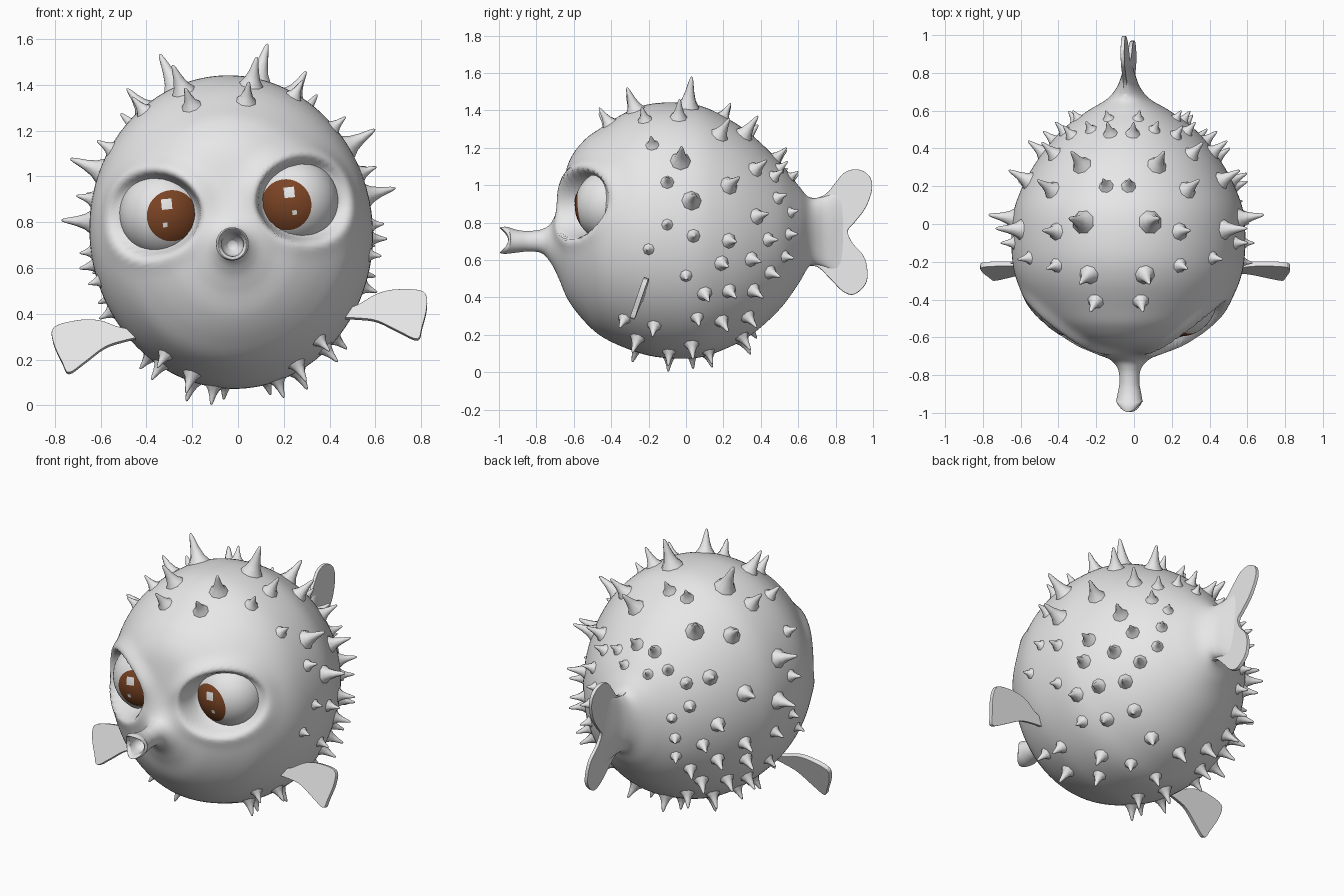
import bpy, bmesh, math
from mathutils import Vector, Matrix
from mathutils.bvhtree import BVHTree

if "Cube" in bpy.data.objects:
    bpy.data.objects.remove(bpy.data.objects["Cube"])

# Parts are built around the body centre, then all share one slight roll
POSE = Matrix.Translation((-0.03, 0, 0.76)) @ Matrix.Rotation(math.radians(-5.5), 4, 'Y')


def material(name, rgb):
    m = bpy.data.materials.new(name)
    m.use_nodes = True
    m.diffuse_color = (*rgb, 1)
    bsdf = m.node_tree.nodes["Principled BSDF"]
    bsdf.inputs["Base Color"].default_value = (*rgb, 1)
    bsdf.inputs["Roughness"].default_value = 0.6
    return m


skin = material("pale_grey_skin", (0.8, 0.8, 0.8))
white = material("eye_white", (0.82, 0.82, 0.82))
brown = material("iris_brown", (0.2, 0.058, 0.018))


def finish(bm, name, mats, smooth=True, mirror=False):
    mesh = bpy.data.meshes.new(name)
    for f in bm.faces:
        f.smooth = smooth
    bm.to_mesh(mesh)
    obj = bpy.data.objects.new(name, mesh)
    bpy.context.collection.objects.link(obj)
    for m in mats:
        mesh.materials.append(m)
    obj.matrix_world = POSE
    if mirror:
        obj.modifiers.new("mirror", 'MIRROR').use_mirror_merge = False
    return obj


def spline(points, steps, closed=False):
    """Catmull-Rom curve through points of any dimension."""
    n, out = len(points), []
    for i in range(n if closed else n - 1):
        pick = [(i + k) % n if closed else min(max(i + k, 0), n - 1) for k in (-1, 0, 1, 2)]
        a, b, c, d = (points[k] for k in pick)
        for s in range(steps):
            t = s / steps
            out.append([q + 0.5 * t * (r - p + t * (2*p - 5*q + 4*r - s2 + t * (3*(q - r) + s2 - p)))
                        for p, q, r, s2 in zip(a, b, c, d)])
    return out if closed else out + [list(points[-1])]


def ramp(x, lo, hi):
    t = min(max((x - lo) / (hi - lo), 0), 1)
    return t * t * (3 - 2 * t)


def loft(bm, loops):
    n = len(loops[0])
    for a, b in zip(loops, loops[1:]):
        for i in range(n):
            bm.faces.new((a[i], a[(i + 1) % n], b[(i + 1) % n], b[i]))
    bm.faces.new(loops[0][::-1])
    bm.faces.new(loops[-1])
    bmesh.ops.recalc_face_normals(bm, faces=bm.faces)


# Body with snout and tail stalk: y, centre height, half width, half height
RINGS = [(-.86, .70, .02, .02), (-.9, .70, .045, .045), (-.97, .705, .05, .055),
         (-.995, .705, .062, .068), (-.96, .705, .072, .072), (-.9, .70, .063, .06),
         (-.84, .70, .053, .055), (-.77, .70, .06, .065), (-.72, .69, .1, .11),
         (-.68, .70, .175, .2), (-.63, .75, .3, .365), (-.55, .757, .42, .478),
         (-.45, .75, .515, .56), (-.3, .76, .59, .64), (-.15, .76, .617, .68),
         (.05, .753, .61, .678), (.2, .745, .56, .625), (.35, .735, .475, .535),
         (.5, .73, .35, .395), (.6, .735, .215, .265), (.66, .75, .115, .185),
         (.72, .752, .062, .185), (.79, .75, .03, .21), (.85, .75, .006, .22)]
SEGS = 128
EYE, EYE_R = Vector((.285, -.4, .105)), .195
tilt = math.radians(17)
AXIS = Vector((math.sin(tilt), -math.cos(tilt), 0))
SIDE = Vector((math.cos(tilt), math.sin(tilt), 0))


def socket(p):
    """Sink the skin behind the eyeball and raise a soft lid and brow."""
    sign = -1 if p.x < 0 else 1
    rel = Vector((abs(p.x), p.y, p.z)) - EYE
    h, u, w = rel.dot(AXIS), rel.dot(SIDE), rel.z
    d = math.hypot(u, w * 1.27)
    if h < 0 or d > .4:
        return p
    lid = math.exp(-((d - .26) / .05) ** 2) * ramp(h, 0, .1) * (.008 + .022 * ramp(w, -.05, .12))
    inner = .15 - 2.5 * d * d
    h = inner + (h + lid - inner) * ramp(d, .15, .25)
    q = EYE + AXIS * h + SIDE * u + Vector((0, 0, w))
    return Vector((sign * q.x, q.y, q.z))


bm = bmesh.new()
loops = []
for y, zc, rx, rz in spline(RINGS, 8):
    loop = []
    for i in range(SEGS):
        a = math.tau * i / SEGS
        gape = .045 * ramp(-y, .93, .99) * math.cos(a) ** 2
        p = Vector((rx * math.cos(a), y + gape, zc - .76 + rz * math.sin(a)))
        loop.append(bm.verts.new(socket(p) if y > -.75 else p))
    loops.append(loop)
loft(bm, loops)
tree = BVHTree.FromBMesh(bm)
finish(bm, "body", [skin])
bm.free()

# Spikes: two surface coordinates and a length, found by casting onto the body
SIDE_SPIKES = [(-.18, 1.17, .07), (-.03, 1.08, .14), (-.1, .96, .07), (.03, .86, .13),
               (.23, .95, .12), (.37, 1.05, .1), (-.1, .73, .05), (.04, .67, .07),
               (.23, .65, .09), (.38, .79, .1), (-.2, .6, .05), (0, .46, .06),
               (.19, .53, .09), (.35, .56, .09), (.44, .67, .08), (.1, .37, .09),
               (.23, .39, .09), (.36, .4, .09), (.45, .5, .08), (.55, .71, .06),
               (.19, .24, .09), (.33, .27, .09), (.06, .25, .07), (-.33, .25, .07),
               (.49, .9, .07), (.47, 1.02, .07), (.56, .83, .05), (.53, .59, .06)]
TOP_SPIKES = [(.12, -.41, .1), (.15, -.27, .13), (.33, -.22, .08), (.18, .01, .165),
              (.06, .2, .08), (.2, .31, .13), (.36, .18, .12), (.06, .48, .08),
              (.33, -.04, .11), (.08, .56, .05), (.17, .5, .06)]
BELLY_SPIKES = [(.23, -.26, .09), (.14, -.09, .08), (.36, -.17, .08), (.23, .03, .09),
                (.09, .12, .07), (.1, .3, .09)]
CONE = [(-.2, 1.5), (.02, 1.15), (.2, .78), (.5, .48), (.85, .25), (.97, .14), (1, .04)]

casts = [(Vector((2, y, z - .76)), Vector((-1, 0, 0)), s) for y, z, s in SIDE_SPIKES]
casts += [(Vector((x, y, 2)), Vector((0, 0, -1)), s) for x, y, s in TOP_SPIKES]
casts += [(Vector((x, y, -2)), Vector((0, 0, 1)), s) for x, y, s in BELLY_SPIKES]
bm = bmesh.new()
for start, direction, size in casts:
    spot, normal, _, _ = tree.ray_cast(start, direction)
    turn = normal.to_track_quat('Z', 'Y')
    radius = .014 + size * .23
    loft(bm, [[bm.verts.new(spot + turn @ Vector((radius * r * math.cos(a), radius * r * math.sin(a), t * size)))
               for a in (math.tau * k / 8 for k in range(8))] for t, r in CONE])
finish(bm, "spikes", [skin], mirror=True)

# Eyeballs with a brown iris cap
GAZE = Vector((-.04, -.185, -.014)).normalized()
bm = bmesh.new()
bmesh.ops.create_uvsphere(bm, u_segments=48, v_segments=36, radius=EYE_R)
for v in bm.verts:
    v.co = GAZE.to_track_quat('Z', 'Y') @ v.co
for f in bm.faces:
    if f.calc_center_median().normalized().dot(GAZE) > math.cos(math.radians(35)):
        f.material_index = 1
bmesh.ops.translate(bm, verts=bm.verts, vec=EYE)
finish(bm, "eyeballs", [white, brown], mirror=True)

# Square glints hugging the iris
bm = bmesh.new()
for dx, dz, half in ((.025, .055, .023), (.04, -.035, .01)):
    grid = bmesh.ops.create_grid(bm, x_segments=4, y_segments=4, size=half)
    for v in grid["verts"]:
        x, z = GAZE.x * EYE_R + dx + v.co.x, GAZE.z * EYE_R + dz + v.co.y
        r = EYE_R + .003
        v.co = EYE + Vector((x, -math.sqrt(r * r - x * x - z * z), z))
bmesh.ops.recalc_face_normals(bm, faces=bm.faces)
finish(bm, "eye_glints", [white], mirror=True)


# Flat fins from smoothed outlines
def fin(name, outline, place, thickness, mirror=False):
    bm = bmesh.new()
    bm.faces.new([bm.verts.new(place(a, b)) for a, b in spline(outline, 4, closed=True)])
    bm.normal_update()
    bmesh.ops.triangulate(bm, faces=bm.faces)
    obj = finish(bm, name, [skin], False, mirror)
    plate = obj.modifiers.new("thickness", 'SOLIDIFY')
    plate.thickness, plate.offset = thickness, 0
    edge = obj.modifiers.new("soft_edge", 'BEVEL')
    edge.width, edge.segments = thickness * .3, 2


fin("side_fins", [(.42, -.4), (.52, -.375), (.61, -.335), (.7, -.325), (.81, -.345), (.82, -.41),
                  (.79, -.5), (.765, -.55), (.69, -.51), (.6, -.455), (.52, -.435), (.42, -.42)],
    lambda x, z: (x, -.25 + (z + .44) * .35, z), .028, mirror=True)
fin("tail_fin", [(.6, .16), (.69, .17), (.75, .195), (.8, .255), (.85, .31), (.92, .325), (.98, .29),
                 (.995, .22), (.96, .12), (.9, .04), (.865, -.005), (.89, -.07), (.95, -.14),
                 (.97, -.22), (.96, -.29), (.9, -.345), (.84, -.33), (.77, -.26), (.7, -.195),
                 (.6, -.16)],
    lambda y, z: (0, y, z), .02)
